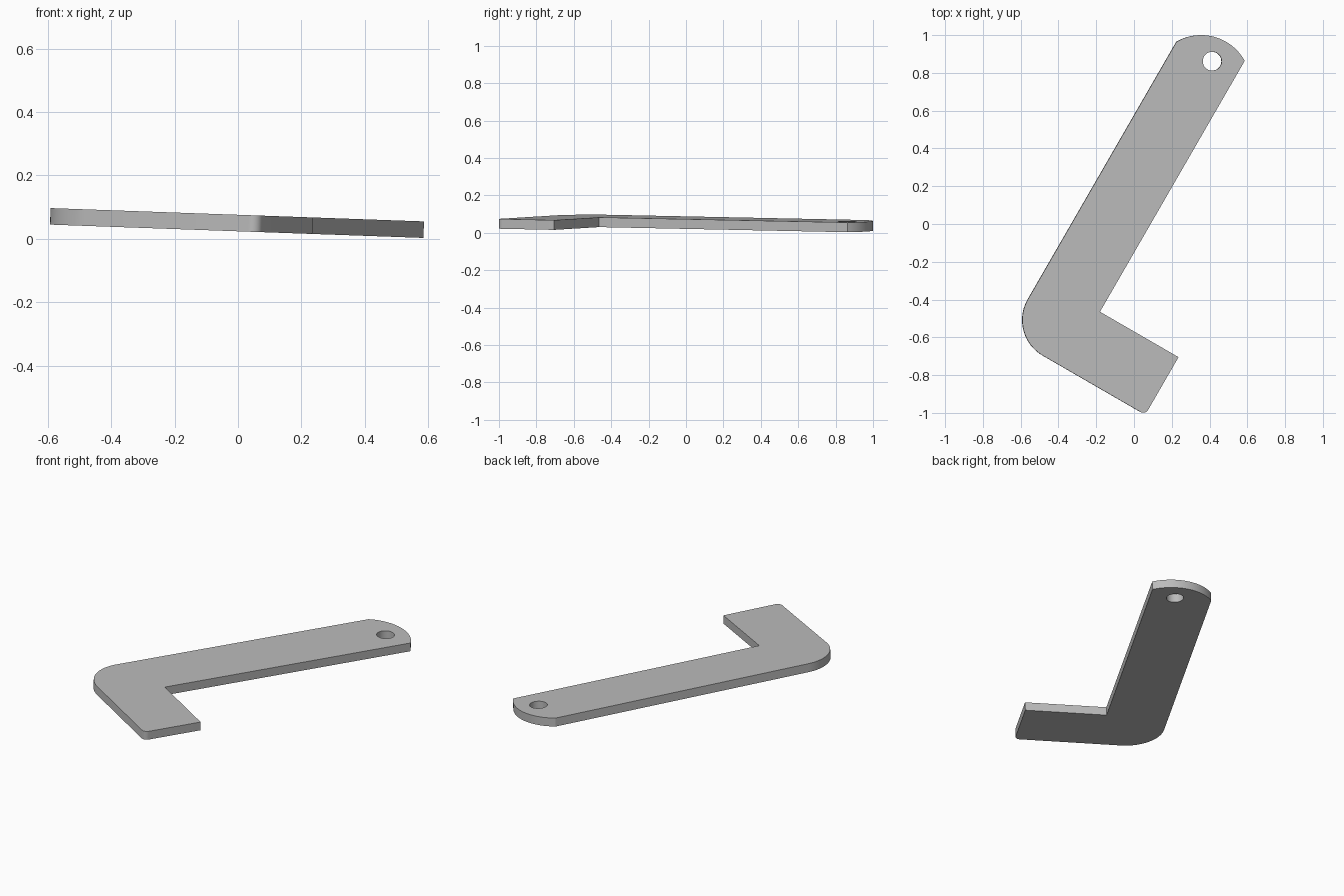
import bpy, bmesh
from math import radians, cos, sin, atan2, pi
from mathutils import Matrix

cube = bpy.data.objects.get("Cube")
if cube:
    bpy.data.objects.remove(cube, do_unlink=True)

THICK = 0.052
OUTER, INNER = 0.288, -0.0755      # long arm sides
HEEL, STEP = -0.845, -0.493        # short leg sides
TIP = -0.556                       # short leg end


def arc(cx, cy, r, a0, a1, n):
    return [(cx + r * cos(a0 + (a1 - a0) * i / n),
             cy + r * sin(a0 + (a1 - a0) * i / n)) for i in range(n + 1)]


def add_loop(bm, points):
    verts = [bm.verts.new((x, y, -THICK / 2)) for x, y in points]
    return [bm.edges.new((v, verts[i - 1])) for i, v in enumerate(verts)]


# Outline with the long arm along local x
R_END, R_BEND, R_TIP = 0.262, 0.218, 0.03
end_x, end_y = 0.817, 0.061
outline = [(STEP, INNER)]
low = (INNER - end_y) / R_END
high = (OUTER - end_y) / R_END
a_low = atan2(low, (1 - low * low) ** 0.5)
a_high = atan2(high, (1 - high * high) ** 0.5)
outline += arc(end_x, end_y, R_END, a_low, a_high, 24)
outline += arc(HEEL + R_BEND, OUTER - R_BEND, R_BEND, pi / 2, pi, 20)
outline += arc(HEEL + R_TIP, TIP + R_TIP, R_TIP, pi, 1.5 * pi, 8)
outline.append((STEP, TIP))

# Round pivot hole
hole = arc(0.953, 0.073, 0.05, 0, 2 * pi, 40)[:-1]

# Fill the profile and give it thickness
bm = bmesh.new()
edges = add_loop(bm, outline) + add_loop(bm, hole)
bmesh.ops.triangle_fill(bm, use_beauty=True, use_dissolve=False, edges=edges)
ext = bmesh.ops.extrude_face_region(bm, geom=bm.faces[:])
top = [g for g in ext["geom"] if isinstance(g, bmesh.types.BMVert)]
bmesh.ops.translate(bm, verts=top, vec=(0, 0, THICK))
bmesh.ops.recalc_face_normals(bm, faces=bm.faces[:])

# Turn the arm in plan and tilt the plate slightly
bm.transform(Matrix.Translation((0, 0, 0.05))
             @ Matrix.Rotation(radians(2.04), 4, 'Y')
             @ Matrix.Rotation(radians(60), 4, 'Z'))
mesh = bpy.data.meshes.new("lever_plate")
bm.to_mesh(mesh)
bm.free()
plate = bpy.data.objects.new("lever_plate", mesh)
bpy.context.collection.objects.link(plate)

# Plain grey metal
grey = bpy.data.materials.new("plain_grey")
grey.use_nodes = True
color = (0.5, 0.5, 0.5, 1)
grey.diffuse_color = color
grey.node_tree.nodes["Principled BSDF"].inputs["Base Color"].default_value = color
mesh.materials.append(grey)

bpy.ops.object.select_all(action='DESELECT')
plate.select_set(True)
bpy.context.view_layer.objects.active = plate
bpy.ops.object.shade_smooth_by_angle(angle=radians(25))
